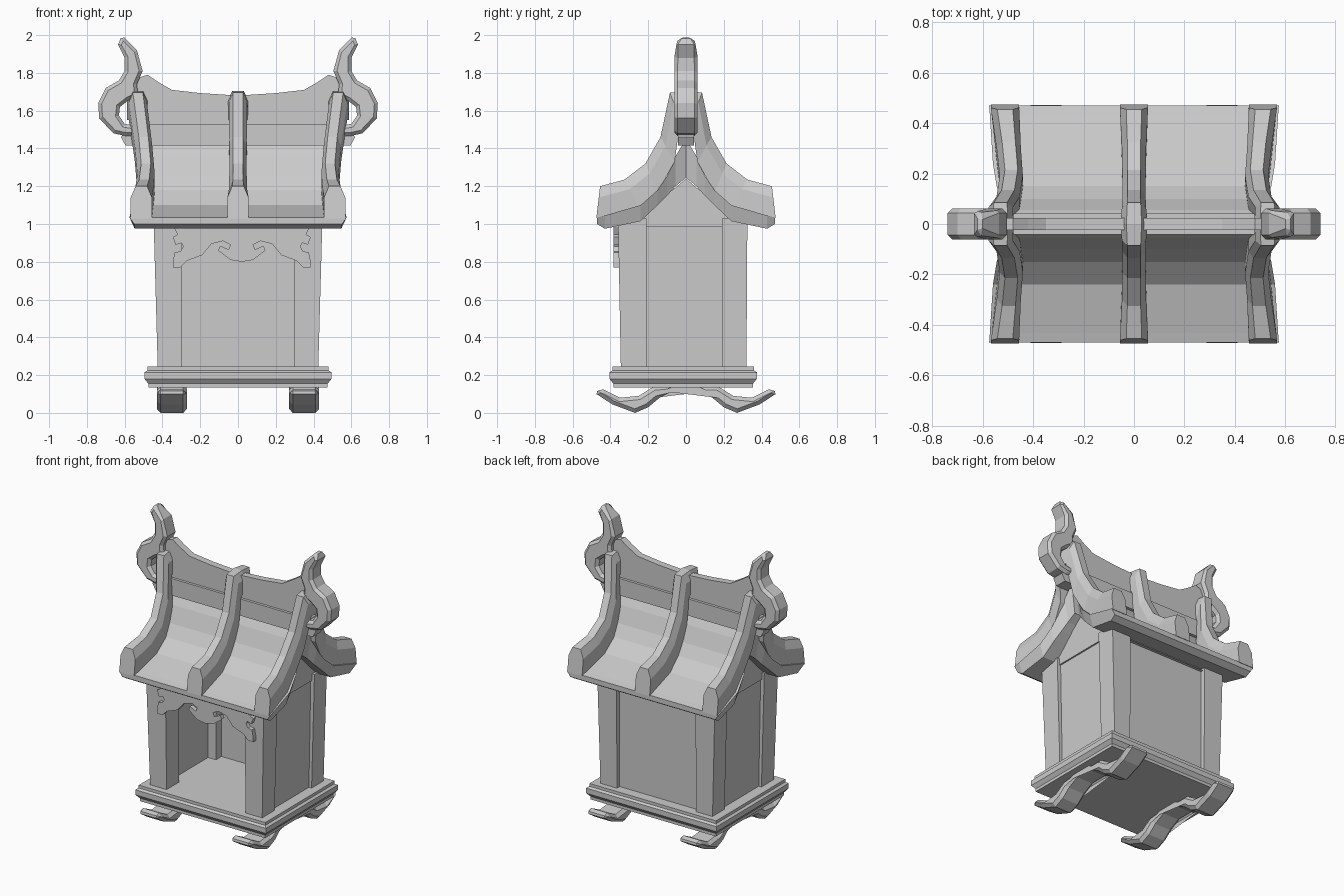
import bpy, bmesh

if "Cube" in bpy.data.objects:
    bpy.data.objects.remove(bpy.data.objects["Cube"])


def finish(name, bm, bevel=0):
    bmesh.ops.recalc_face_normals(bm, faces=bm.faces)
    me = bpy.data.meshes.new(name)
    bm.to_mesh(me)
    bm.free()
    ob = bpy.data.objects.new(name, me)
    bpy.context.collection.objects.link(ob)
    if bevel:
        m = ob.modifiers.new("chamfer", 'BEVEL')
        m.width, m.segments = bevel, 1
        m.limit_method, m.angle_limit = 'ANGLE', 1.35
    return ob


def loft(name, rings, bevel=0):
    """Skin a list of equal-length closed rings and cap both ends."""
    bm = bmesh.new()
    vs = [[bm.verts.new(p) for p in r] for r in rings]
    n = len(rings[0])
    for a, b in zip(vs, vs[1:]):
        for i in range(n):
            j = (i + 1) % n
            bm.faces.new((a[i], a[j], b[j], b[i]))
    bm.faces.new(vs[0])
    bm.faces.new(vs[-1][::-1])
    return finish(name, bm, bevel)


def prism_x(name, pts, x0, x1, bevel=0):
    return loft(name, [[(x, y, z) for y, z in pts] for x in (x0, x1)], bevel)


def prism_y(name, pts, y0, y1, bevel=0):
    return loft(name, [[(x, y, z) for x, z in pts] for y in (y0, y1)], bevel)


def rect(x0, x1, y0, y1, z):
    return [(x0, y0, z), (x1, y0, z), (x1, y1, z), (x0, y1, z)]


def box(name, x0, x1, y0, y1, z0, z1):
    return loft(name, [rect(x0, x1, y0, y1, z0), rect(x0, x1, y0, y1, z1)])


def mirrored(half):
    """Mirror a half outline across the first coordinate."""
    return half + [(-a, b) for a, b in reversed(half) if abs(a) > 1e-6]


# curved runner feet
foot = [(.06, .12), (.14, .08), (.2, .03), (.27, 0), (.39, .045), (.49, .11),
        (.44, .125), (.35, .08), (.25, .09), (.17, .14)]
for s in (-1, 1):
    prism_x("foot_runner", mirrored(foot), s * .27, s * .43, .02)

# stepped base plinth
loft("base", [rect(-h, h, -h + .09, h - .12, z) for z, h in
              ((.135, .475), (.155, .475), (.18, .495), (.215, .495), (.225, .48), (.245, .48))])

# corner pillars leaning slightly outwards
for s in (-1, 1):
    for name, yi, yb, yt in (("front_pillar", -.21, -.345, -.36), ("back_pillar", .19, .32, .325)):
        loft(name, [rect(s * .30, s * .425, yi, yb, .24), rect(s * .30, s * .447, yi, yt, 1.03)])
    # side wall between pillars
    loft("side_wall", [rect(s * .36, s * .405, -.22, .2, .24), rect(s * .36, s * .42, -.22, .2, 1.03)])
box("back_wall", -.31, .31, .25, .29, .24, 1.03)

# ceiling and gable filling below the roof
prism_x("gable", [(-.34, .985), (.31, .985), (.26, 1.02), (0, 1.24), (-.26, 1.02)], -.43, .43)

# carved panel over the opening
carve = [(0, .8), (.06, .81), (.125, .86), (.115, .885), (.07, .865), (.06, .89), (.1, .91),
         (.16, .895), (.21, .835), (.29, .805), (.325, .77), (.365, .77), (.365, .80), (.355, .85),
         (.325, .855), (.31, .88), (.32, .9), (.35, .89), (.365, .93), (.34, .945), (.36, .985), (.36, 1.01)]
carving = prism_y("front_carving", mirrored(carve), -.385, -.355)
carving.location.x = .02

# concave roof slab: y, top z, bottom z, half length
st = [(.47, 1.035, 1.0, .575), (.43, 1.045, .975, .572), (.24, 1.10, 1.015, .56),
      (.15, 1.18, 1.10, .545), (.1, 1.255, 1.15, .53), (.055, 1.36, 1.2, .515), (0, 1.45, 1.245, .505)]
full = [(-y, a, b, h) for y, a, b, h in st] + st[-2::-1]
loft("roof", [[(-h, y, a), (h, y, a), (h - .025, y, b), (-h + .025, y, b)] for y, a, b, h in full])

# roof ribs: base (y, z), crest (y, z), sideways shift, half width
rib = [(.475, 1.03, .455, 1.20, 0, .056), (.25, 1.09, .325, 1.235, -.015, .048),
       (.15, 1.17, .215, 1.32, -.025, .046), (.06, 1.33, .135, 1.46, -.012, .046),
       (.03, 1.55, .085, 1.695, .018, .048), (0, 1.55, 0, 1.705, .02, .055)]


def rib_ring(s, x, yb, zb, yt, zt, dx, w, side):
    c = x + dx * side
    ym, zm = yb + (yt - yb) * .65, zb + (zt - zb) * .65
    return [(c - w, s * yb, zb), (c - w, s * ym, zm), (c - w * .55, s * yt, zt),
            (c + w * .55, s * yt, zt), (c + w, s * ym, zm), (c + w, s * yb, zb)]


for side in (-1, 0, 1):
    loft("roof_rib", [rib_ring(-1, .512 * side, *r, side) for r in rib]
         + [rib_ring(1, .512 * side, *r, side) for r in rib[-2::-1]])

# ridge beam and sagging ridge crest
prism_y("ridge_beam", [(-.595, 1.415), (.595, 1.415), (.62, 1.46), (.57, 1.53), (-.57, 1.53), (-.62, 1.46)], -.042, .042)
prism_y("ridge_crest", mirrored([(0, 1.68), (.2, 1.693), (.35, 1.71), (.42, 1.75), (.48, 1.79),
                                 (.54, 1.77), (.55, 1.70), (.53, 1.5)]), -.024, .024)

# curled horn finials at both ridge ends
horn = [(.615, 2.0), (.635, 1.95), (.60, 1.88), (.60, 1.81), (.63, 1.76), (.70, 1.72), (.74, 1.64),
        (.735, 1.56), (.66, 1.48), (.59, 1.465), (.54, 1.47), (.54, 1.52), (.60, 1.53), (.63, 1.575),
        (.625, 1.62), (.58, 1.655), (.53, 1.68), (.535, 1.74), (.505, 1.81), (.535, 1.92)]
for s in (-1, 1):
    loft("ridge_horn", [[(s * x, y * (.5 if z > 1.97 else 1), z) for x, z in horn] for y in (-.062, .062)], .018)
